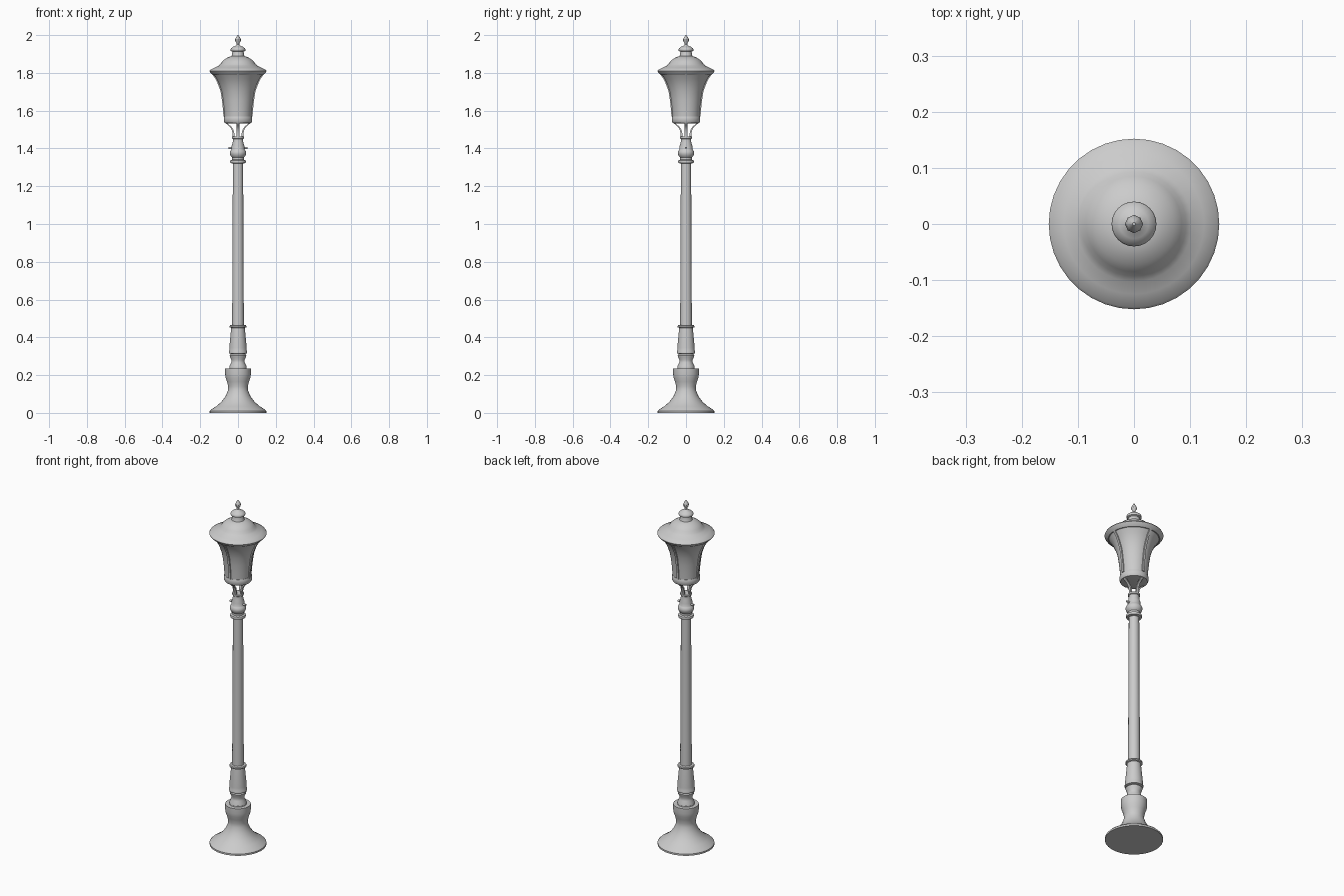
import bpy, bmesh, math
from mathutils import Matrix

if "Cube" in bpy.data.objects:
    bpy.data.objects.remove(bpy.data.objects["Cube"])


def finish(bm, name):
    bmesh.ops.remove_doubles(bm, verts=bm.verts, dist=1e-5)
    bmesh.ops.recalc_face_normals(bm, faces=bm.faces)
    me = bpy.data.meshes.new(name)
    bm.to_mesh(me)
    bm.free()
    ob = bpy.data.objects.new(name, me)
    bpy.context.collection.objects.link(ob)
    return ob


def lathe(name, profile, seg=32):
    """Revolve (radius, z) points about z; both ends are closed on the axis."""
    bm = bmesh.new()
    pts = [(0, profile[0][1])] + profile + [(0, profile[-1][1])]
    vs = [bm.verts.new((r, 0, z)) for r, z in pts]
    es = [bm.edges.new(p) for p in zip(vs, vs[1:])]
    bmesh.ops.spin(bm, geom=vs + es, cent=(0, 0, 0), axis=(0, 0, 1),
                   angle=math.tau, steps=seg, use_merge=False)
    return finish(bm, name)


def radial_strips(name, path, width, depth, count=4):
    """Flat bars following (radius, z) paths, repeated around the axis."""
    bm = bmesh.new()
    for k in range(count):
        rot = Matrix.Rotation(math.tau * k / count, 3, 'Z')
        rings = []
        for r, z in path:
            corners = [(r - depth / 2, -width / 2), (r + depth / 2, -width / 2),
                       (r + depth / 2, width / 2), (r - depth / 2, width / 2)]
            rings.append([bm.verts.new(rot @ Matrix.Translation((x, y, z)).translation)
                          for x, y in corners])
        for a, b in zip(rings, rings[1:]):
            for i in range(4):
                j = (i + 1) % 4
                bm.faces.new((a[i], a[j], b[j], b[i]))
        bm.faces.new(rings[0])
        bm.faces.new(rings[-1])
    return finish(bm, name)


# Flared foot with the rounded pedestal above it
lathe("base", [(.15, 0), (.15, .01), (.142, .018), (.115, .035), (.088, .058),
               (.066, .088), (.053, .12), (.052, .14), (.058, .165), (.065, .185),
               (.068, .205), (.068, .235), (.046, .235), (.046, .24)])

# Turned collar and tapered sleeve
lathe("lower_sleeve", [(.046, .235), (.044, .25), (.036, .265), (.034, .28), (.042, .295),
                       (.044, .305), (.037, .312), (.048, .315), (.048, .325),
                       (.046, .33), (.046, .345), (.036, .45), (.044, .453),
                       (.045, .459), (.042, .464), (.03, .466)])

# Main pole
lathe("pole", [(.031, .46), (.027, 1.33)], 24)

# Upper collar rings and neck
lathe("upper_collar", [(.027, 1.32), (.04, 1.323), (.042, 1.33), (.04, 1.337),
                       (.031, 1.341), (.031, 1.352), (.039, 1.36), (.043, 1.372),
                       (.043, 1.382), (.038, 1.391), (.034, 1.396), (.034, 1.412),
                       (.028, 1.43), (.027, 1.45), (.031, 1.453), (.031, 1.462)])

# Clamping screws through the neck
bm = bmesh.new()
bmesh.ops.create_cone(bm, cap_ends=True, segments=10, radius1=.006, radius2=.006,
                      depth=.1, matrix=Matrix.Translation((0, 0, 1.403)) @
                      Matrix.Rotation(math.pi / 2, 4, 'Y'))
finish(bm, "neck_screws")

# Curved arms carrying the lantern
radial_strips("lantern_arms", [(.024, 1.455), (.024, 1.48), (.029, 1.5), (.038, 1.514),
                               (.05, 1.524), (.062, 1.534), (.066, 1.545)], .014, .009)

# Lantern bottom ring
lathe("lantern_tray", [(.06, 1.533), (.07, 1.535), (.075, 1.545), (.075, 1.562),
                       (.072, 1.57)])

# Glass shade
glass = [(.071, 1.568), (.074, 1.61), (.079, 1.655), (.086, 1.7),
         (.098, 1.735), (.113, 1.768), (.136, 1.8)]
lathe("glass_shade", glass)

# Glazing ribs and the rim ring over the glass
radial_strips("glazing_ribs", [(r + .002, z) for r, z in glass], .012, .008)

# Roof with brim and dome
lathe("roof", [(.134, 1.79), (.147, 1.802), (.152, 1.81), (.148, 1.816), (.125, 1.827),
               (.103, 1.838), (.093, 1.846), (.085, 1.858), (.072, 1.871),
               (.054, 1.882), (.034, 1.889)], 36)

# Chimney and cap
lathe("roof_cap", [(.036, 1.885), (.032, 1.893), (.03, 1.912), (.038, 1.916),
                   (.04, 1.922), (.038, 1.929), (.026, 1.938), (.013, 1.944),
                   (.008, 1.95)], 24)

# Pointed finial
lathe("finial", [(.008, 1.945), (.007, 1.958), (.014, 1.967), (.016, 1.975),
                 (.012, 1.985), (.003, 2.0)], 8)

bpy.ops.object.select_all(action='SELECT')
bpy.context.view_layer.objects.active = bpy.data.objects["base"]
bpy.ops.object.shade_smooth_by_angle(angle=math.radians(40))
